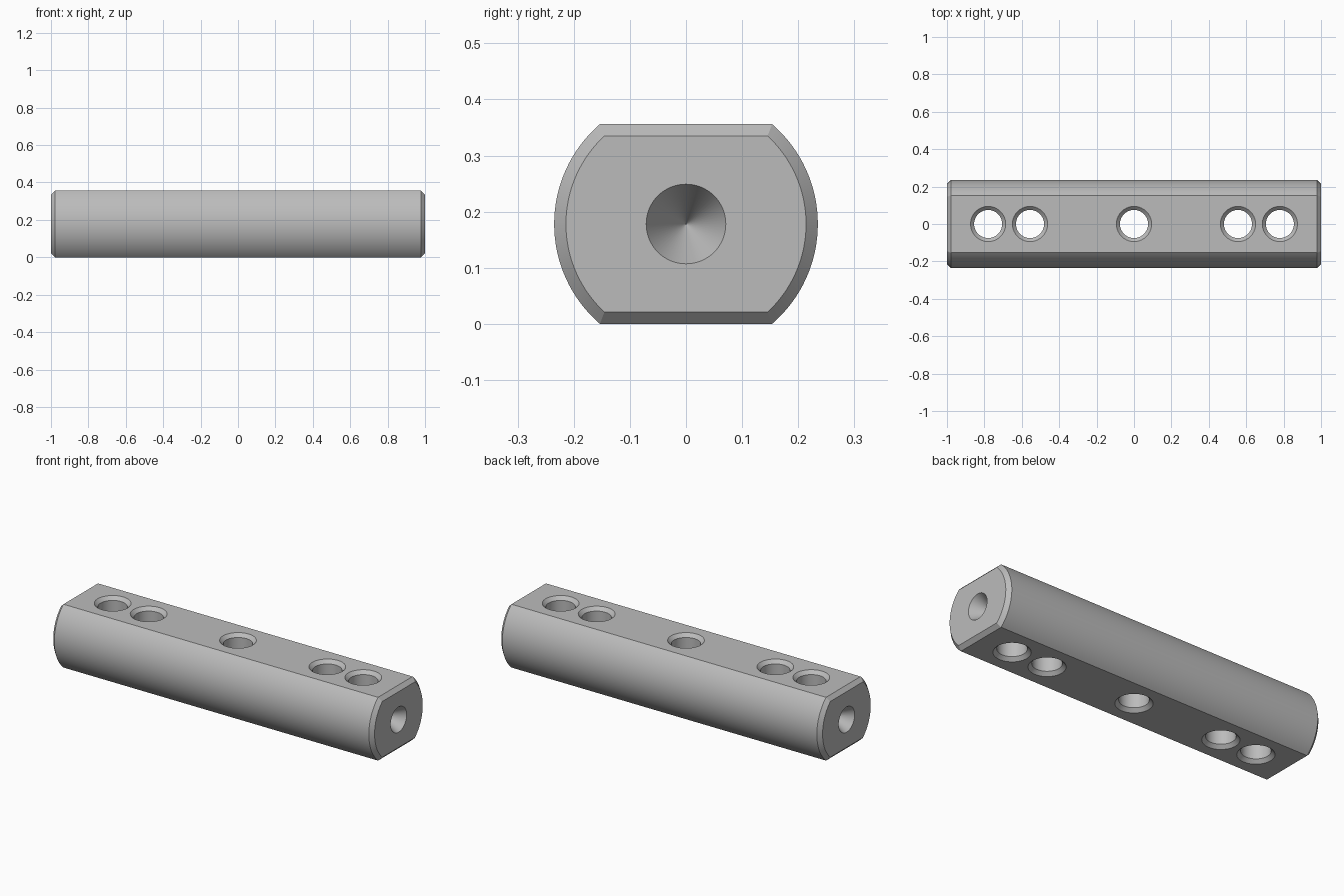
import bpy, bmesh
from math import asin, sin, cos, pi, tau

R, H, CH = 0.235, 0.178, 0.021      # round radius, half height, end chamfer
HOLE_X = (-0.78, -0.556, 0, 0.556, 0.78)

cube = bpy.data.objects.get("Cube")
if cube:
    bpy.data.objects.remove(cube)

steel = bpy.data.materials.new("grey steel")
steel.use_nodes = True
grey = (0.5, 0.5, 0.5, 1)
steel.diffuse_color = grey
steel.node_tree.nodes["Principled BSDF"].inputs["Base Color"].default_value = grey


def make_object(name, bm):
    bmesh.ops.recalc_face_normals(bm, faces=bm.faces)
    mesh = bpy.data.meshes.new(name)
    bm.to_mesh(mesh)
    bm.free()
    mesh.materials.append(steel)
    obj = bpy.data.objects.new(name, mesh)
    bpy.context.collection.objects.link(obj)
    return obj


def loft(bm, rings):
    """Skin closed rings of equal point count and cap both ends."""
    rings = [[bm.verts.new(p) for p in ring] for ring in rings]
    n = len(rings[0])
    for a, b in zip(rings, rings[1:]):
        for i in range(n):
            j = (i + 1) % n
            bm.faces.new((a[i], a[j], b[j], b[i]))
    bm.faces.new(rings[0])
    bm.faces.new(rings[-1])


def section(x, inset, steps=32):
    """Round section with flat top and bottom, inset for the chamfer."""
    r, h = R - inset, H - inset
    a = asin(h / r)
    angles = [base - a + 2 * a * i / steps for base in (0, pi) for i in range(steps + 1)]
    return [(x, r * cos(t), H + r * sin(t)) for t in angles]


def circle(r, place, n=64):
    return [place(r * cos(tau * i / n), r * sin(tau * i / n)) for i in range(n)]


# Bar with chamfered ends
bm = bmesh.new()
loft(bm, [section(-1, CH), section(-1 + CH, 0), section(1 - CH, 0), section(1, CH)])
bar = make_object("flattened_round_bar", bm)

# Countersunk through holes
bm = bmesh.new()
hole_profile = ((0.114, -0.02), (0.075, 0.019), (0.075, 2 * H - 0.019), (0.114, 2 * H + 0.02))
for x in HOLE_X:
    loft(bm, [circle(r, lambda u, v: (x + u, v, z)) for r, z in hole_profile])

# Conical centre holes in both ends
for side in (-1, 1):
    cone_profile = ((0.0825, 1.02), (0.001, 0.879))
    loft(bm, [circle(r, lambda u, v: (side * x, u, H + v)) for r, x in cone_profile])
cutter = make_object("hole_cutter", bm)
cutter.hide_render = True

# Cut, then remove the helper
bpy.context.view_layer.objects.active = bar
bar.select_set(True)
cut = bar.modifiers.new("holes", "BOOLEAN")
cut.operation = "DIFFERENCE"
cut.solver = "EXACT"
cut.object = cutter
bpy.ops.object.modifier_apply(modifier=cut.name)
bpy.data.objects.remove(cutter)
bpy.ops.object.shade_smooth_by_angle()
